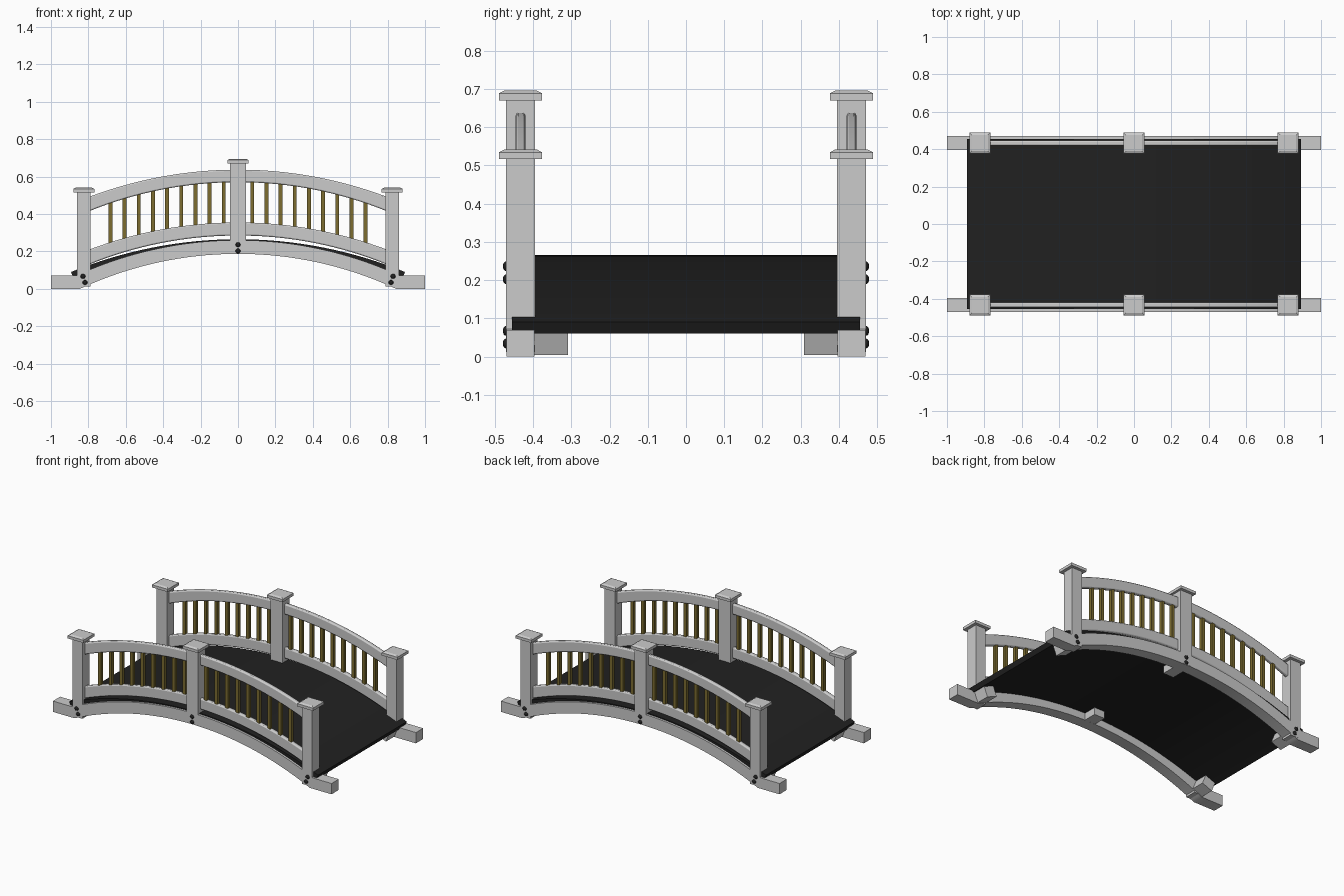
import bpy, bmesh, math
from mathutils import Matrix

if "Cube" in bpy.data.objects:
    bpy.data.objects.remove(bpy.data.objects["Cube"])


def material(name, rgb):
    m = bpy.data.materials.new(name)
    m.diffuse_color = (*rgb, 1)
    m.use_nodes = True
    m.node_tree.nodes["Principled BSDF"].inputs["Base Color"].default_value = m.diffuse_color
    return m


BLACK = material("black", (0.015, 0.015, 0.015))
GOLD = material("golden_brown", (0.2, 0.15, 0.03))


def finish(name, bm, mat=None, bevel=0, smooth=False):
    bmesh.ops.recalc_face_normals(bm, faces=bm.faces)
    me = bpy.data.meshes.new(name)
    bm.to_mesh(me)
    bm.free()
    ob = bpy.data.objects.new(name, me)
    bpy.context.collection.objects.link(ob)
    if mat:
        me.materials.append(mat)
    if bevel:
        b = ob.modifiers.new("bevel", 'BEVEL')
        b.width, b.segments, b.limit_method = bevel, 2, 'ANGLE'
    if smooth:
        bpy.ops.object.select_all(action='DESELECT')
        ob.select_set(True)
        bpy.context.view_layer.objects.active = ob
        bpy.ops.object.shade_smooth_by_angle(angle=math.radians(25))
    return ob


def arc(z_top, radius, x_end, n=32):
    """Points of an upward arc in the xz plane from -x_end to x_end."""
    a = math.asin(x_end / radius)
    angles = [-a + 2 * a * i / n for i in range(n + 1)]
    return [(radius * math.sin(t), z_top - radius * (1 - math.cos(t))) for t in angles]


def strip(name, low, high, y0, y1, **kw):
    """Solid between a lower and an upper curve, extruded from y0 to y1."""
    bm = bmesh.new()
    rings = [[bm.verts.new((p[0], y, p[1])) for p, y in ((l, y0), (l, y1), (h, y1), (h, y0))]
             for l, h in zip(low, high)]
    for a, b in zip(rings, rings[1:]):
        for k in range(4):
            bm.faces.new((a[k], a[(k + 1) % 4], b[(k + 1) % 4], b[k]))
    bm.faces.new(rings[0])
    bm.faces.new(rings[-1])
    return finish(name, bm, smooth=True, **kw)


def box(name, center, size, mat=None, tilt=0, bevel=0):
    bm = bmesh.new()
    bmesh.ops.create_cube(bm, size=1, matrix=Matrix.Translation(center)
                          @ Matrix.Rotation(tilt, 4, 'Y') @ Matrix.Diagonal((*size, 1)))
    return finish(name, bm, mat, bevel)


def cap(name, x, y, z):
    """Square post cap with a sloped top."""
    bm = bmesh.new()
    rings = [[bm.verts.new((x + sx * h, y + sy * h, z + dz))
              for sx, sy in ((-1, -1), (1, -1), (1, 1), (-1, 1))]
             for h, dz in ((0.0565, 0), (0.0565, 0.018), (0.043, 0.025))]
    for a, b in zip(rings, rings[1:]):
        for k in range(4):
            bm.faces.new((a[k], a[(k + 1) % 4], b[(k + 1) % 4], b[k]))
    bm.faces.new(rings[0])
    bm.faces.new(rings[-1])
    finish(name, bm)


def bolt(name, x, y, z, side):
    bm = bmesh.new()
    bmesh.ops.create_uvsphere(bm, u_segments=16, v_segments=8, radius=1, matrix=Matrix.Translation(
        (x, y, z)) @ Matrix.Diagonal((0.013, 0.009, 0.013, 1)) @ Matrix.Rotation(math.pi / 2, 4, 'X'))
    finish(name, bm, BLACK, smooth=True)


# Curved walking deck
strip("deck", arc(0.233, 2.333, 0.881), arc(0.265, 2.365, 0.893), -0.455, 0.455, mat=BLACK)

Y = 0.4325
for side, label in ((-1, "front"), (1, "back")):
    y = side * Y

    # Arched side beam with flat feet
    low = [(-1, 0), (-0.845, 0)] + arc(0.187, 2.0, 0.825) + [(0.845, 0), (1, 0)]
    high = [(-1, 0.07), (-0.865, 0.07)] + arc(0.26, 2.07, 0.835) + [(0.865, 0.07), (1, 0.07)]
    strip(f"{label}_side_beam", low, high, y - 0.037, y + 0.037)

    # Lower and upper handrails
    rails = (("lower_rail", 0.285, 0.355), ("upper_rail", 0.57, 0.637))
    for rail, z0, z1 in rails:
        strip(f"{label}_{rail}", arc(z0, 2.12, 0.8), arc(z1, 2.25, 0.8),
              y - 0.0135, y + 0.0135, bevel=0.007)

    # Balusters following the rails
    for s in (-1, 1):
        for k in range(9):
            x = s * (0.076 + 0.0758 * k)
            drop = 2.2 - math.sqrt(2.2 ** 2 - x * x)
            box(f"{label}_baluster", (x, y, 0.46 - drop), (0.021, 0.021, 0.26), GOLD)

    # Posts, caps, inner blocks and bolts
    for x, z0, z1, tilt in ((-0.824, 0.012, 0.517, -0.38), (0, 0.19, 0.671, 0), (0.824, 0.012, 0.517, 0.38)):
        s = (x > 0) - (x < 0)
        w = 0.073 if s else 0.084
        box(f"{label}_post", (x, y, (z0 + z1) / 2), (w, 0.075, z1 - z0))
        cap(f"{label}_post_cap", x, y, z1 - 0.001)
        bz = 0.05 if s else 0.215
        box(f"{label}_inner_block", (x, side * 0.353, bz), (0.075, 0.088, 0.07 if s else 0.056), tilt=tilt)
        for dx, z in ((0.005, 0.067 if s else 0.236), (-0.006, 0.034 if s else 0.202)):
            bolt(f"{label}_bolt", x + s * dx, side * 0.47, z, side)
